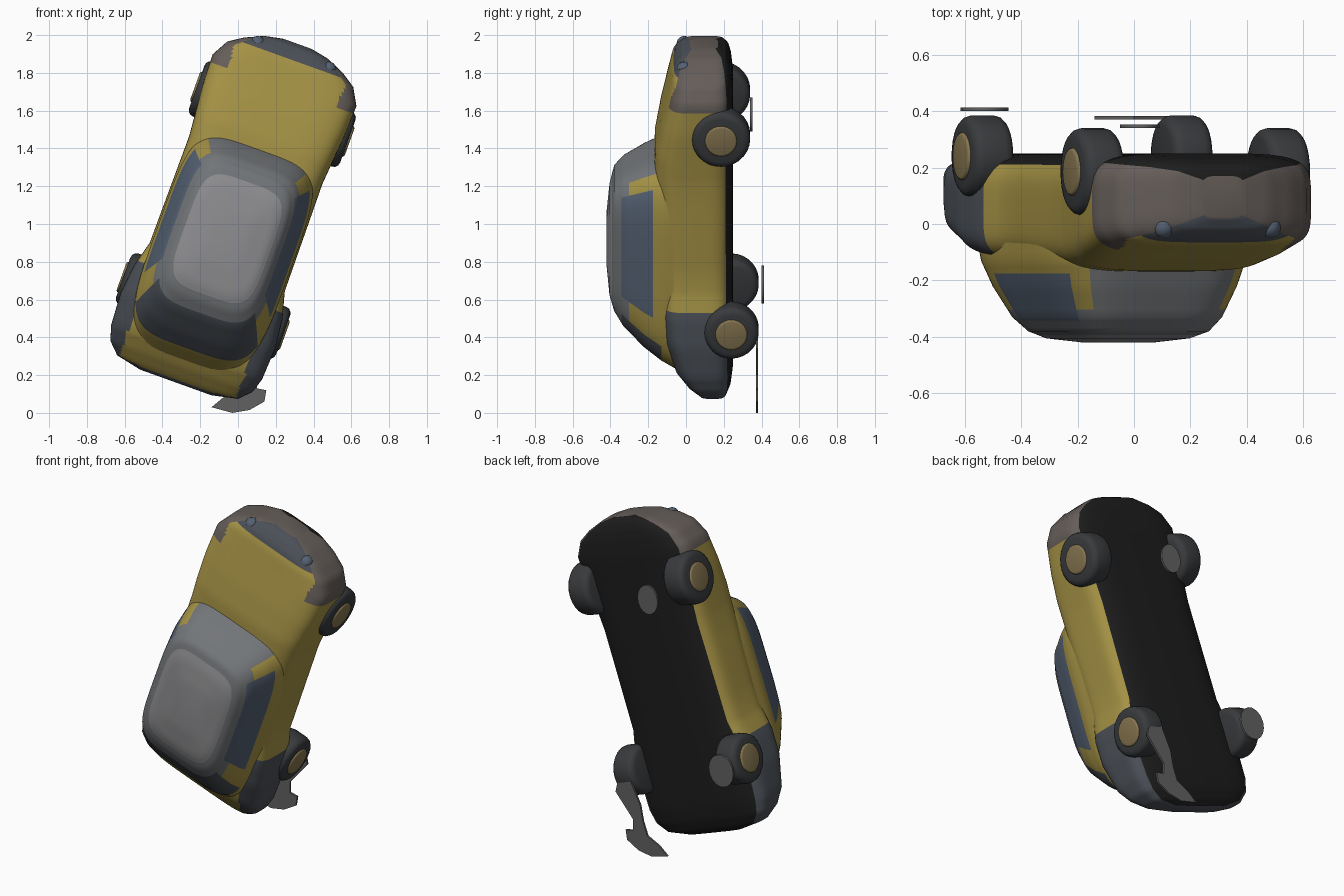
import bpy, bmesh, math
from mathutils import Matrix, Vector

if "Cube" in bpy.data.objects:
    bpy.data.objects.remove(bpy.data.objects["Cube"])

# Car frame: X across, Y towards the nose, Z up; then stood on its tail and leaned
T = math.radians(19.8)
S, C = math.sin(T), math.cos(T)
CAR = Matrix(((C, S, 0, -0.008), (0, 0, -1, 0), (-S, C, 0, 1.055), (0, 0, 0, 1)))


def mat(name, rgb):
    m = bpy.data.materials.new(name)
    m.diffuse_color = (*rgb, 1)
    m.use_nodes = True
    m.node_tree.nodes["Principled BSDF"].inputs["Base Color"].default_value = m.diffuse_color
    return m


YELLOW = mat("yellow paint", (0.38, 0.29, 0.06))
SLATE = mat("slate trim", (0.07, 0.08, 0.095))
FRAME = mat("grey frame", (0.17, 0.18, 0.19))
GLASS = mat("side glass", (0.09, 0.12, 0.17))
ROOF = mat("roof grey", (0.27, 0.27, 0.28))
BLACK = mat("underside black", (0.012, 0.012, 0.012))
BROWN = mat("bumper brown", (0.13, 0.11, 0.10))
TYRE = mat("tyre dark", (0.04, 0.043, 0.047))
HUB = mat("hub brown", (0.24, 0.18, 0.08))
FLAKE = mat("flake grey", (0.12, 0.12, 0.12))


def finish(name, bm, mats, matrix=CAR, angle=45):
    bmesh.ops.recalc_face_normals(bm, faces=bm.faces)
    me = bpy.data.meshes.new(name)
    bm.to_mesh(me)
    bm.free()
    me.transform(matrix)
    ob = bpy.data.objects.new(name, me)
    bpy.context.collection.objects.link(ob)
    for m in mats:
        me.materials.append(m)
    bpy.ops.object.select_all(action='DESELECT')
    ob.select_set(True)
    bpy.context.view_layer.objects.active = ob
    bpy.ops.object.shade_smooth_by_angle(angle=math.radians(angle))
    return ob


def superellipse(n, power):
    pts = []
    for i in range(n):
        t = 2 * math.pi * (i + 0.5) / n
        c, s = math.cos(t), math.sin(t)
        pts.append((math.copysign(abs(c) ** (2 / power), c),
                    math.copysign(abs(s) ** (2 / power), s)))
    return pts


def loft(name, stations, place, paint, mats, power, steps=4, n=72):
    dense = []
    for a, b in zip(stations, stations[1:]):
        dense += [[p + (q - p) * k / steps for p, q in zip(a, b)] for k in range(steps)]
    dense.append(stations[-1])
    bm = bmesh.new()
    ring = superellipse(n, power)
    rows = [[bm.verts.new(place(st, u, v)) for u, v in ring] for st in dense]
    for r0, r1 in zip(rows, rows[1:]):
        for i in range(n):
            j = (i + 1) % n
            f = bm.faces.new((r0[i], r0[j], r1[j], r1[i]))
            f.material_index = mats.index(paint(f.calc_center_median(), (ring[i][1] + ring[j][1]) / 2))
    for row in (rows[0], rows[-1]):
        f = bm.faces.new(row)
        f.material_index = mats.index(paint(f.calc_center_median(), 0))
    return finish(name, bm, mats)


# Lower body: stations along the length (y, half width, top, bottom)
body = [(-.95, .20, -.10, -.20), (-.92, .34, -.06, -.22), (-.86, .40, 0, -.24),
        (-.78, .425, .06, -.25), (-.60, .435, .12, -.25), (-.45, .42, .14, -.25),
        (-.30, .38, .14, -.25), (.30, .375, .17, -.25), (.42, .385, .165, -.25),
        (.58, .40, .135, -.25), (.75, .405, .095, -.25), (.84, .355, .075, -.24),
        (.89, .28, .055, -.23), (.935, .18, .02, -.21), (.955, .08, -.02, -.17)]


def paint_body(c, v):
    if v < -.82:
        return BLACK
    if c.y > .72 and (v < .85 or abs(c.x) > .31):
        return BROWN
    if c.y > .86:
        return SLATE
    if c.y < -.40 and (abs(c.x) > .33 or c.z < -.08):
        return SLATE
    return YELLOW


loft("lower_body", body,
     lambda s, u, v: (s[1] * u, s[0], (s[2] + s[3]) / 2 + (s[2] - s[3]) / 2 * v),
     paint_body, [YELLOW, SLATE, BROWN, BLACK], 4.5)

# Cabin: rings stacked upwards (z, front, rear, half width)
cabin = [(0, .385, -.84, .37), (.13, .375, -.76, .37), (.22, .335, -.69, .345),
         (.33, .275, -.58, .30), (.38, .225, -.50, .26), (.405, .13, -.42, .21),
         (.42, 0, -.28, .10)]


def paint_cabin(c, v):
    if c.z > .39:
        return ROOF
    if c.z > .345:
        return FRAME
    if v > .93:
        return FRAME
    if v < -.75:
        return SLATE if c.z > .12 else YELLOW
    window = c.z > .17 and (-.5 < v < .12 or .3 < v < .82)
    return GLASS if window else YELLOW if c.z < .3 else FRAME


loft("cabin", cabin,
     lambda s, u, v: (s[3] * u, (s[1] + s[2]) / 2 + (s[1] - s[2]) / 2 * v, s[0]),
     paint_cabin, [YELLOW, SLATE, FRAME, GLASS, ROOF], 4.5)


def disc(name, loc, r, width, m, bevel):
    bm = bmesh.new()
    bmesh.ops.create_cone(bm, cap_ends=True, segments=28, radius1=r, radius2=r, depth=width)
    rims = [e for e in bm.edges if abs(e.verts[0].co.z - e.verts[1].co.z) < 1e-5]
    bmesh.ops.bevel(bm, geom=rims, offset=bevel, segments=3, affect='EDGES', profile=.5)
    bm.transform(Matrix.Translation(loc) @ Matrix.Rotation(math.pi / 2, 4, 'Y'))
    finish(name, bm, [m])


# Wheels, hubs and headlights, mirrored left and right
for side, tag in ((-1, "left"), (1, "right")):
    for end, x, y, z, r in (("front", .35, .56, -.185, .155), ("rear", .375, -.52, -.24, .145)):
        disc(f"{end}_{tag}_wheel", (side * x, y, z), r, .15, TYRE, .035)
        disc(f"{end}_{tag}_hub", (side * (x + .07), y, z), .085, .03, HUB, .012)
    bm = bmesh.new()
    bmesh.ops.create_uvsphere(bm, u_segments=16, v_segments=10, radius=.04)
    bm.transform(Matrix.Translation((side * .2, .885, .01)))
    finish(f"{tag}_headlight", bm, [GLASS])


# Thin ragged flakes under the wheels, drawn as flat outlines in x and z
def flake(name, outline, y):
    bm = bmesh.new()
    f = bm.faces.new([bm.verts.new((x, y, z)) for x, z in outline])
    ext = bmesh.ops.extrude_face_region(bm, geom=[f])
    bmesh.ops.translate(bm, vec=Vector((0, .012, 0)),
                        verts=[g for g in ext['geom'] if isinstance(g, bmesh.types.BMVert)])
    finish(name, bm, [FLAKE], Matrix.Identity(4), 30)


def oval(x, z, rx, rz):
    return [(x + rx * math.cos(k * math.pi / 8), z + rz * math.sin(k * math.pi / 8)) for k in range(16)]


flake("rear_right_flake", [(.12, .44), (.2, .43), (.22, .34), (.16, .27), (.1, .2), (.1, .13),
                           (.15, .12), (.14, .06), (.06, .015), (-.03, 0), (-.14, .03), (-.08, .08),
                           (.0, .12), (.03, .2), (.05, .3)], .37)
flake("rear_left_flake", oval(-.53, .68, .085, .10), .40)
flake("front_left_flake", oval(.02, 1.58, .07, .09), .34)
